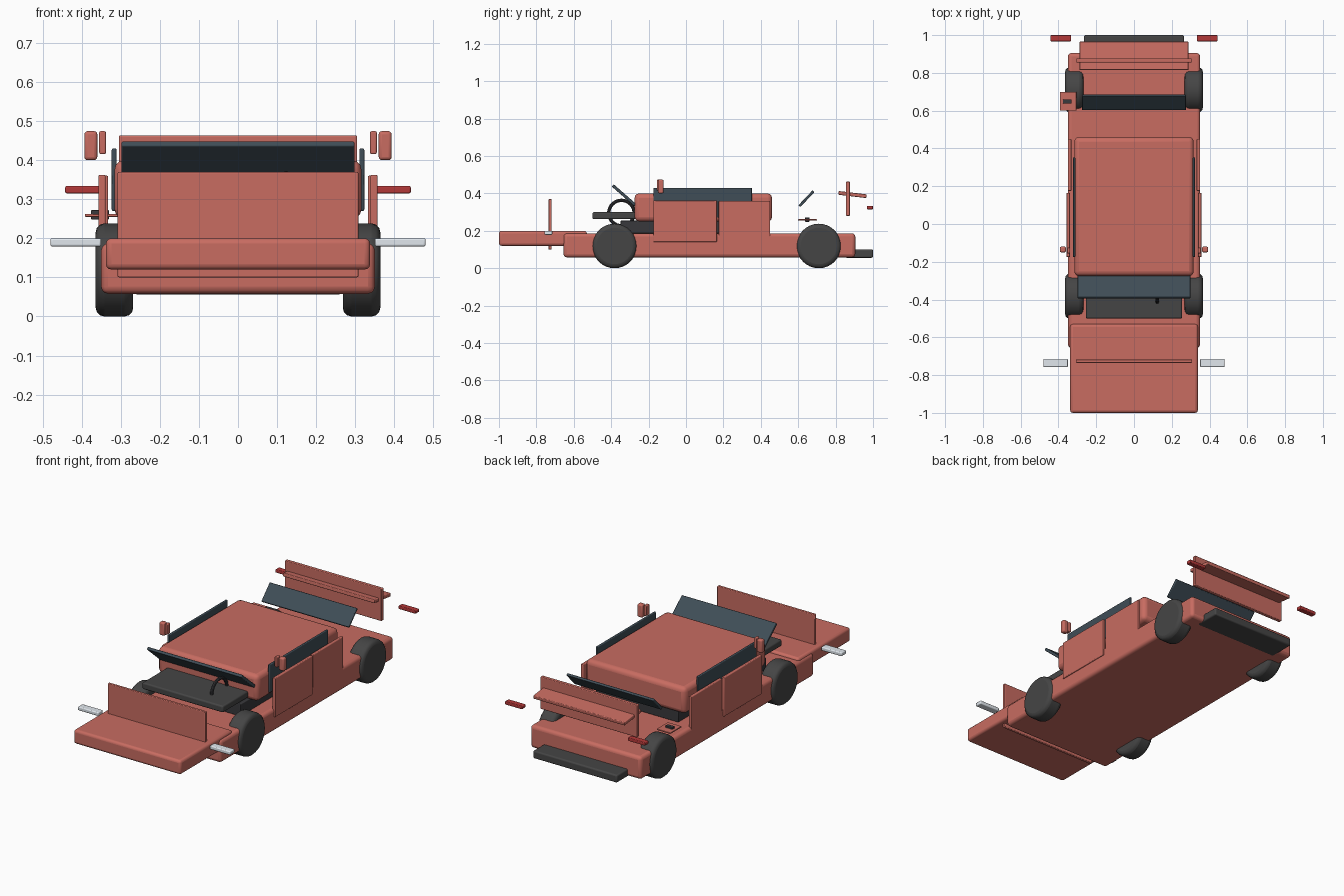
import bpy, math

if "Cube" in bpy.data.objects:
    bpy.data.objects.remove(bpy.data.objects["Cube"])

def material(name, c):
    m = bpy.data.materials.new(name)
    m.diffuse_color = (*c, 1)
    m.use_nodes = True
    m.node_tree.nodes["Principled BSDF"].inputs["Base Color"].default_value = m.diffuse_color
    return m

RED = material("body_paint", (0.58, 0.15, 0.12))
LAMP = material("tail_red", (0.45, 0.04, 0.04))
GLASS = material("glass", (0.05, 0.075, 0.095))
BLACK = material("trim", (0.04, 0.04, 0.045))
TYRE = material("rubber", (0.06, 0.06, 0.06))
WHITE = material("lamp_white", (0.75, 0.8, 0.85))

def finish(o, name, mat, bevel=0, seg=3):
    o.name = name
    o.data.materials.append(mat)
    if bevel:
        b = o.modifiers.new("bevel", 'BEVEL')
        b.width, b.segments = bevel, seg
    bpy.ops.object.shade_smooth_by_angle(angle=math.radians(35))
    return o

def box(name, x, y, z, mat, bevel=0.004, rot=0):
    """Bevelled box from (min, max) pairs, tilted about the x axis."""
    bpy.ops.mesh.primitive_cube_add(size=1)
    o = bpy.context.object
    for v in o.data.vertices:
        v.co = [v.co[i] * (r[1] - r[0]) for i, r in enumerate((x, y, z))]
    o.location = [(r[0] + r[1]) / 2 for r in (x, y, z)]
    o.rotation_euler.x = rot
    return finish(o, name, mat, bevel)

def slab(name, hx, a, b, t, mat, bevel=0.004):
    """Plate running between two (y, z) points."""
    d = math.hypot(b[0] - a[0], b[1] - a[1])
    cy, cz = (a[0] + b[0]) / 2, (a[1] + b[1]) / 2
    return box(name, (-hx, hx), (cy - d / 2, cy + d / 2), (cz - t / 2, cz + t / 2),
               mat, bevel, math.atan2(b[1] - a[1], b[0] - a[0]))

def pair(name, x, y, z, mat, bevel=0.004):
    box(name + "_right", x, y, z, mat, bevel)
    box(name + "_left", (-x[1], -x[0]), y, z, mat, bevel)

# Main body, hood and cabin
box("chassis", (-0.35, 0.35), (-0.655, 0.905), (0.058, 0.187), RED, 0.018)
box("hood", (-0.338, 0.338), (-1.0, -0.53), (0.12, 0.2), RED, 0.014)
box("cabin", (-0.316, 0.316), (-0.275, 0.46), (0.25, 0.4), RED, 0.025)
box("interior", (-0.26, 0.26), (-0.35, 0.44), (0.186, 0.255), BLACK)

# Upright front and rear panels, trunk lid and bumper
box("front_panel", (-0.308, 0.308), (-0.735, -0.718), (0.1, 0.37), RED)
box("rear_panel", (-0.305, 0.305), (0.855, 0.877), (0.28, 0.463), RED)
slab("trunk_lid", 0.288, (0.815, 0.403), (0.965, 0.385), 0.02, RED)
box("rear_bumper", (-0.265, 0.265), (0.85, 1.0), (0.056, 0.1), TYRE, 0.008)

# Glass
slab("windshield", 0.298, (-0.392, 0.443), (-0.272, 0.338), 0.016, GLASS)
slab("rear_window", 0.275, (0.606, 0.332), (0.682, 0.412), 0.014, GLASS)
pair("side_window", (0.311, 0.323), (-0.175, 0.352), (0.27, 0.43), GLASS)

# Doors
pair("front_door", (0.339, 0.357), (-0.175, 0.165), (0.14, 0.362), RED)
pair("rear_door", (0.332, 0.35), (0.175, 0.45), (0.148, 0.36), RED)

# Mirrors and lamps
pair("mirror", (0.36, 0.393), (-0.15, -0.12), (0.4, 0.474), RED, 0.008)
pair("mirror_mount", (0.338, 0.355), (-0.155, -0.125), (0.415, 0.474), RED)
pair("headlight", (0.35, 0.48), (-0.757, -0.715), (0.179, 0.2), WHITE, 0.005)
pair("taillight", (0.333, 0.442), (0.967, 1.0), (0.315, 0.334), LAMP)

# Fuel flap and cap
box("fuel_flap", (-0.392, -0.305), (0.6, 0.7), (0.255, 0.262), RED, 0.002)
box("fuel_cap", (-0.376, -0.33), (0.637, 0.66), (0.248, 0.272), BLACK, 0.003)

# Dashboard and steering wheel
box("dashboard", (-0.255, 0.255), (-0.5, -0.27), (0.262, 0.3), TYRE, 0.008)
bpy.ops.mesh.primitive_torus_add(major_radius=0.068, minor_radius=0.009, major_segments=32,
                                 minor_segments=10, location=(0.123, -0.345, 0.295),
                                 rotation=(0, math.pi / 2, 0))
finish(bpy.context.object, "steering_wheel", BLACK)

# Wheels
for end, y in (("front", -0.382), ("rear", 0.71)):
    for side, s in (("right", 1), ("left", -1)):
        bpy.ops.mesh.primitive_cylinder_add(vertices=32, radius=0.119, depth=0.096,
                                            location=(s * 0.316, y, 0.119),
                                            rotation=(0, math.pi / 2, 0))
        finish(bpy.context.object, f"{end}_wheel_{side}", TYRE, 0.022)
